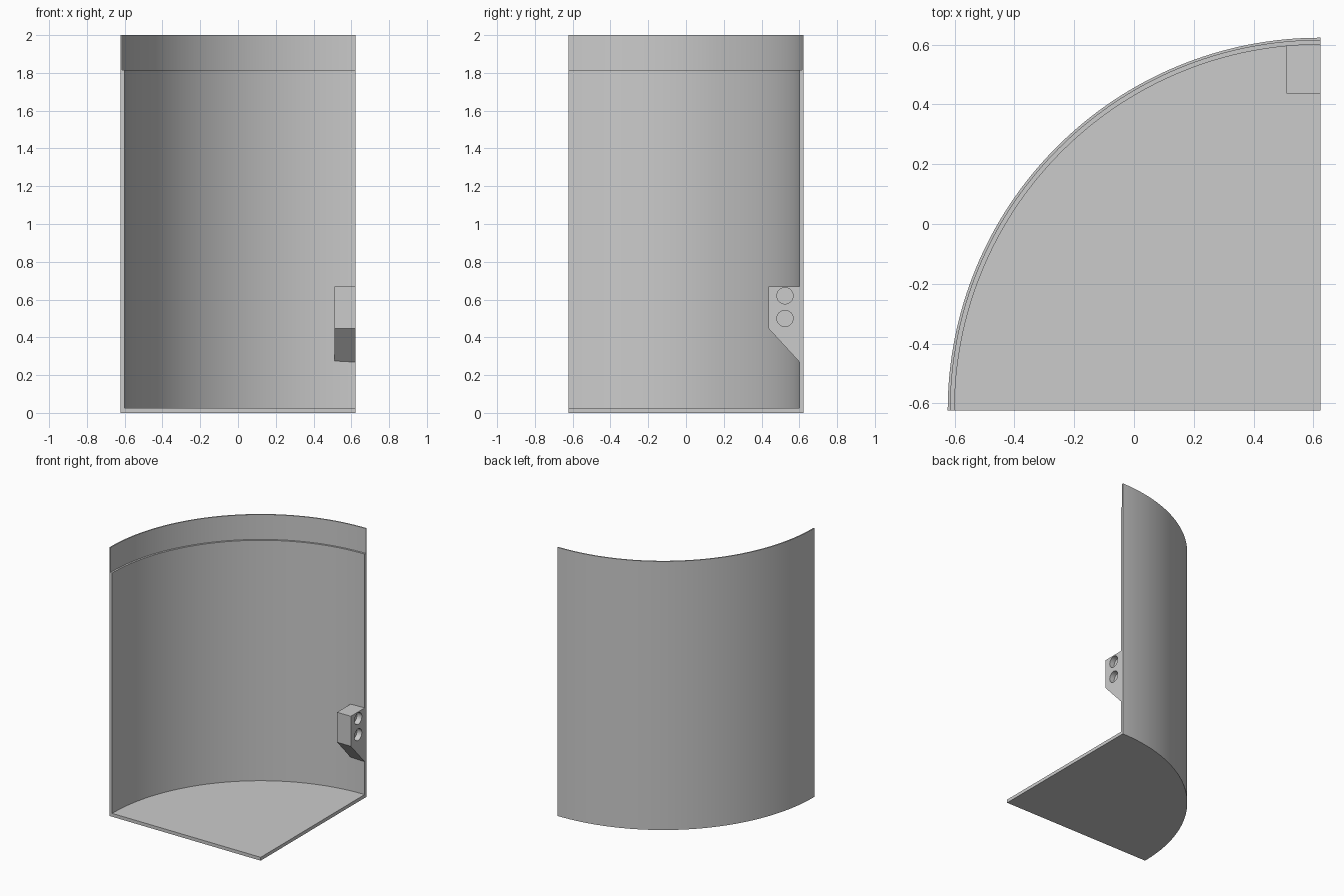
import bpy, bmesh
from math import sin, cos, pi

if "Cube" in bpy.data.objects:
    bpy.data.objects.remove(bpy.data.objects["Cube"])

HALF = 0.623          # half of the footprint
R = 2 * HALF          # outer radius, centred on the front left corner
WALL = R - 0.023      # inner wall radius
RIM = R - 0.009       # inner radius of the thin top rim
FLOOR = 0.025
STEPS = 64

grey = bpy.data.materials.new("plain grey")
grey.use_nodes = True
colour = (0.6, 0.6, 0.6, 1)
grey.diffuse_color = colour
grey.node_tree.nodes["Principled BSDF"].inputs["Base Color"].default_value = colour


def finish(name, bm):
    """Turn a bmesh into a named object with clean normals."""
    bmesh.ops.remove_doubles(bm, verts=bm.verts, dist=1e-5)
    bmesh.ops.recalc_face_normals(bm, faces=bm.faces)
    mesh = bpy.data.meshes.new(name)
    bm.to_mesh(mesh)
    bm.free()
    mesh.materials.append(grey)
    obj = bpy.data.objects.new(name, mesh)
    bpy.context.collection.objects.link(obj)
    return obj


def activate(obj):
    bpy.ops.object.select_all(action="DESELECT")
    obj.select_set(True)
    bpy.context.view_layer.objects.active = obj


# Quarter-round shell: floor, curved wall and thin rim swept through 90 degrees
profile = [(0, 0), (R, 0), (R, 2), (RIM, 2), (RIM, 1.815),
           (WALL, 1.815), (WALL, FLOOR), (0, FLOOR)]
bm = bmesh.new()
rings = []
for i in range(STEPS + 1):
    a = pi / 2 * (1 + i / STEPS)
    rings.append([bm.verts.new((HALF + r * cos(a), -HALF + r * sin(a), z))
                  for r, z in profile])
for p, q in zip(rings, rings[1:]):
    for k in range(len(profile) - 1):
        bm.faces.new((p[k], p[k + 1], q[k + 1], q[k]))
bm.faces.new(rings[0])
bm.faces.new(rings[-1][::-1])
shell = finish("quarter_round_shell", bm)
activate(shell)
bpy.ops.object.shade_smooth_by_angle(angle=pi / 6)

# Bracket: side profile extruded sideways, sloped underneath
side = [(0.437, 0.67), (0.437, 0.447), (0.6, 0.27), (0.6, 0.67)]
bm = bmesh.new()
face = bm.faces.new([bm.verts.new((0.51, y, z)) for y, z in side])
ext = bmesh.ops.extrude_face_region(bm, geom=[face])
bmesh.ops.translate(bm, vec=(HALF - 0.51, 0, 0),
                    verts=[v for v in ext["geom"] if isinstance(v, bmesh.types.BMVert)])
if not face.is_valid or len(bm.faces) < 6:
    bmesh.ops.holes_fill(bm, edges=bm.edges)
bracket = finish("bracket", bm)

# Two blind round holes in the bracket's outer face
DEPTH = 0.04
for z in (0.62, 0.5):
    bpy.ops.mesh.primitive_cylinder_add(vertices=32, radius=0.043, depth=2 * DEPTH,
                                        location=(HALF, 0.524, z), rotation=(0, pi / 2, 0))
    cutter = bpy.context.object
    cutter.name = "hole_cutter"
    cutter.hide_render = True
    cutter.data.materials.append(grey)
    activate(bracket)
    cut = bracket.modifiers.new("hole", "BOOLEAN")
    cut.operation = "DIFFERENCE"
    cut.solver = "EXACT"
    cut.object = cutter
    bpy.ops.object.modifier_apply(modifier=cut.name)
    bpy.data.objects.remove(cutter)
bpy.ops.object.shade_smooth_by_angle(angle=pi / 6)
